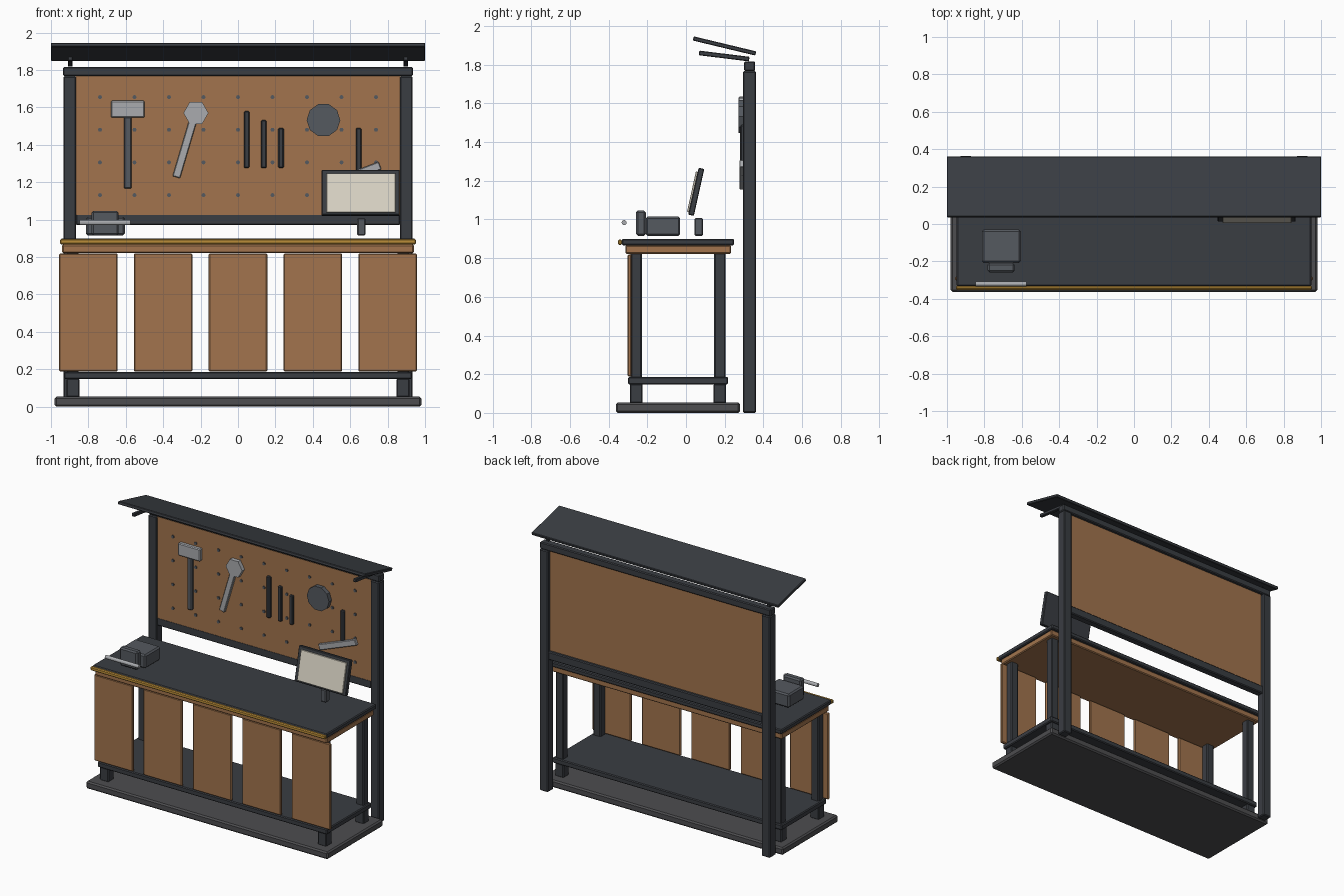
import bpy
from math import radians

if "Cube" in bpy.data.objects:
    bpy.data.objects.remove(bpy.data.objects["Cube"])


def mat(name, r, g, b):
    m = bpy.data.materials.new(name)
    m.diffuse_color = (r, g, b, 1)
    m.use_nodes = True
    m.node_tree.nodes["Principled BSDF"].inputs["Base Color"].default_value = m.diffuse_color
    return m


DARK = mat("dark_metal", .042, .047, .055)
WOOD = mat("wood", .36, .175, .075)
GOLD = mat("gold_trim", .50, .27, .04)
STEEL = mat("light_steel", .40, .41, .43)
IRON = mat("iron", .09, .10, .115)
STONE = mat("base_grey", .075, .075, .08)
PALE = mat("screen_pale", .70, .66, .56)


def finish(o, name, m, bevel):
    o.name = name
    o.data.materials.append(m)
    if bevel:
        b = o.modifiers.new("bevel", 'BEVEL')
        b.width = bevel
        b.segments = 1
    return o


def box(name, x, y, z, m, bevel=.006):
    """Box from (min, max) ranges on each axis."""
    bpy.ops.mesh.primitive_cube_add(size=1, location=[(a + b) / 2 for a, b in (x, y, z)])
    o = bpy.context.object
    o.scale = [b - a for a, b in (x, y, z)]
    bpy.ops.object.transform_apply(location=False, rotation=False, scale=True)
    return finish(o, name, m, bevel)


def tilted(name, c, size, rot, m, bevel=.004):
    """Box from centre and size, rotated by degrees."""
    o = box(name, *[(p - s / 2, p + s / 2) for p, s in zip(c, size)], m, bevel)
    o.rotation_euler = [radians(a) for a in rot]
    return o


def cyl(name, c, r, depth, sides, rot, m, bevel=0):
    bpy.ops.mesh.primitive_cylinder_add(vertices=sides, radius=r, depth=depth, location=c,
                                        rotation=[radians(a) for a in rot])
    return finish(bpy.context.object, name, m, bevel)


# Base, shelf and worktop
box("base_plinth", (-.98, .98), (-.363, .28), (0, .054), STONE, .01)
box("lower_shelf", (-.93, .93), (-.30, .218), (.147, .186), DARK)
box("worktop_core", (-.94, .94), (-.314, .233), (.822, .866), WOOD)
box("worktop_surface", (-.948, .948), (-.332, .249), (.866, .90), DARK)
box("worktop_front_trim", (-.952, .952), (-.352, -.330), (.868, .896), GOLD)

# Legs with feet, back posts and roof brackets on both sides
for s, side in ((-1, "left"), (1, "right")):
    for y, end in ((-.257, "front"), (.175, "back")):
        x = s * .883
        box(f"{end}_{side}_leg", (x - .03, x + .03), (y - .029, y + .029), (.18, .83), DARK)
        box(f"{end}_{side}_foot", (x - .035, x + .035), (y - .033, y + .033), (.05, .15), DARK)
    x = s * .90
    box(f"{side}_back_post", (x - .034, x + .034), (.295, .363), (0, 1.767), DARK)
    tilted(f"{side}_roof_bracket", (s * .897, .197, 1.845), (.025, .262, .024), (-7, 0, 0), DARK)

# Front panels
for i in range(5):
    x = (i - 2) * .4
    box(f"front_panel_{i + 1}", (x - .157, x + .157), (-.302, -.281), (.188, .819), WOOD)

# Upper frame, tool board and roof
box("top_beam", (-.935, .935), (.300, .358), (1.767, 1.817), DARK)
box("board_lower_rail", (-.868, .868), (.302, .356), (.970, 1.030), DARK)
box("tool_board", (-.868, .868), (.303, .335), (1.025, 1.768), WOOD, 0)
tilted("roof_panel", (0, .199, 1.897), (2, .332, .022), (-13.5, 0, 0), DARK)

# Peg grid
for r in range(4):
    for c in range(9):
        cyl(f"peg_{r}_{c}", ((c - 4) * .1845, .301, 1.655 - r * .1747), .011, .01, 8,
            (90, 0, 0), IRON)

# Hanging tools
box("hammer_head", (-.68, -.50), (.272, .305), (1.545, 1.636), STEEL)
box("hammer_handle", (-.61, -.57), (.280, .304), (1.165, 1.55), IRON)
cyl("wrench_head", (-.225, .289, 1.57), .067, .03, 6, (90, 30, 0), STEEL)
tilted("wrench_handle", (-.283, .291, 1.385), (.042, .024, .33), (0, 16.5, 0), STEEL)
for i, top in enumerate((1.58, 1.532, 1.49)):
    x = .046 + i * .092
    box(f"driver_{i + 1}", (x - .015, x + .015), (.281, .304), (1.275, top), DARK)
cyl("grinding_disc", (.457, .288, 1.532), .09, .032, 10, (90, 0, 0), IRON).rotation_euler[1] = radians(18)
box("small_tool_handle", (.630, .660), (.282, .304), (1.225, 1.49), DARK)
tilted("small_tool_blade", (.61, .288, 1.232), (.32, .024, .043), (0, -21, 0), STEEL)

# Bench vise
box("vise_body", (-.813, -.605), (-.208, -.03), (.915, 1.015), IRON, .01)
box("vise_jaw", (-.783, -.638), (-.258, -.208), (.915, 1.047), IRON, .01)
cyl("vise_handle", (-.711, -.32, .984), .013, .272, 12, (0, 90, 0), STEEL)

# Monitor on a stand
box("monitor_stand", (.637, .682), (.044, .088), (.915, 1.008), IRON)
tilted("monitor_frame", (.656, .053, 1.143), (.417, .03, .248), (-12.5, 0, 0), DARK)
tilted("monitor_screen", (.658, .034, 1.1425), (.368, .012, .213), (-12.5, 0, 0), PALE, .002)
